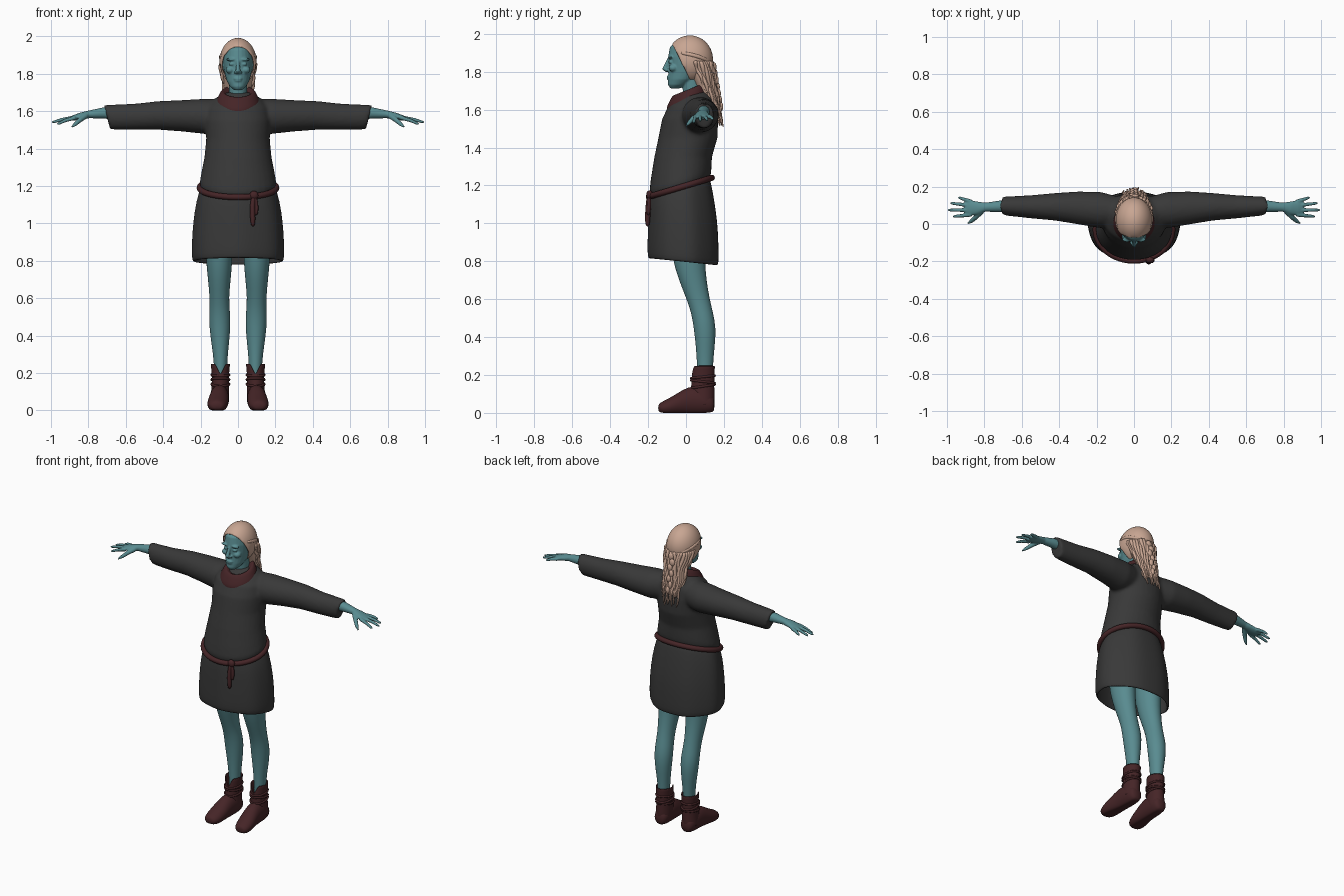
import bpy, bmesh, math, random
from mathutils import Vector, Matrix

random.seed(4)
if "Cube" in bpy.data.objects:
    bpy.data.objects.remove(bpy.data.objects["Cube"], do_unlink=True)


def material(name, rgb):
    mat = bpy.data.materials.new(name)
    mat.use_nodes = True
    mat.diffuse_color = (*rgb, 1)
    mat.node_tree.nodes["Principled BSDF"].inputs["Base Color"].default_value = (*rgb, 1)
    return mat


SKIN = material("teal skin", (.1, .26, .28))
CLOTH = material("charcoal cloth", (.04, .04, .04))
LEATHER = material("dark red leather", (.06, .018, .02))
HAIR = material("pale hair", (.58, .38, .29))


def skin_rings(bm, rings, closed=False, caps=True):
    """Bridge a series of equally sized vertex rings."""
    count = len(rings[0])
    pairs = list(zip(rings, rings[1:]))
    if closed:
        pairs.append((rings[-1], rings[0]))
    for low, high in pairs:
        for i in range(count):
            j = (i + 1) % count
            bm.faces.new((low[i], low[j], high[j], high[i]))
    if caps and not closed:
        bm.faces.new(rings[0])
        bm.faces.new(rings[-1])


def loft(bm, axis, rows, n=24, caps=True, folds=0):
    """Rows hold position along axis, centre a, centre b, radius a, radius b and optional tilt."""
    rings = []
    for t, a, b, ra, rb, *tilt in rows:
        ring = []
        for i in range(n):
            ang = math.tau * i / n
            swell = 1 + folds * math.sin(ang * 7)
            u, v = ra * math.cos(ang) * swell, rb * math.sin(ang) * swell
            w = t + (tilt[0] * v if tilt else 0)
            co = {"x": (w, a + u, b + v), "y": (a + u, w, b + v), "z": (a + u, b + v, w)}[axis]
            ring.append(bm.verts.new(co))
        rings.append(ring)
    skin_rings(bm, rings, caps=caps)


def tube(bm, points, radii, n=8, closed=False):
    """Sweep a circle of varying radius along a path."""
    pts = [Vector(p) for p in points]
    span = pts[-1] - pts[0]
    ref = Vector((0, 0, 1)) if closed or abs(span.z) < span.length * .6 else Vector((0, 1, 0))
    rings = []
    for k, p in enumerate(pts):
        if closed:
            along = pts[(k + 1) % len(pts)] - pts[k - 1]
        else:
            along = pts[min(k + 1, len(pts) - 1)] - pts[max(k - 1, 0)]
        side = along.cross(ref).normalized()
        up = side.cross(along).normalized()
        r = radii[k] if isinstance(radii, list) else radii
        angles = [math.tau * i / n for i in range(n)]
        rings.append([bm.verts.new(p + r * (side * math.cos(a) + up * math.sin(a))) for a in angles])
    skin_rings(bm, rings, closed)


def ball(bm, centre, size):
    bmesh.ops.create_uvsphere(bm, u_segments=20, v_segments=14, radius=1,
                              matrix=Matrix.Translation(centre) @ Matrix.Diagonal((*size, 1)))


def loop(centre, rx, ry, tilt=0, n=40):
    x, y, z = centre
    return [(x + rx * math.cos(math.tau * i / n), y + ry * math.sin(math.tau * i / n),
             z + tilt * ry * math.sin(math.tau * i / n)) for i in range(n)]


def finish(name, bm, mat, mirror=False, voxel=0, subdiv=0, shell=0):
    bmesh.ops.recalc_face_normals(bm, faces=bm.faces)
    for face in bm.faces:
        face.smooth = True
    mesh = bpy.data.meshes.new(name)
    bm.to_mesh(mesh)
    bm.free()
    mesh.materials.append(mat)
    obj = bpy.data.objects.new(name, mesh)
    bpy.context.collection.objects.link(obj)
    if shell:
        mod = obj.modifiers.new("Thickness", "SOLIDIFY")
        mod.thickness = shell
    if voxel:
        mod = obj.modifiers.new("Blend", "REMESH")
        mod.mode, mod.voxel_size, mod.use_smooth_shade = "VOXEL", voxel, True
        mod = obj.modifiers.new("Soften", "SMOOTH")
        mod.factor, mod.iterations = .5, 4
    if subdiv:
        mod = obj.modifiers.new("Round", "SUBSURF")
        mod.levels = mod.render_levels = subdiv
    if mirror:
        obj.modifiers.new("Mirror", "MIRROR")
    return obj


# Tunic body with both sleeves blended in
bm = bmesh.new()
loft(bm, "z", [(1.17, 0, -.03, .195, .15, .3), (1.22, 0, -.03, .205, .163, .3),
               (1.27, 0, -.025, .196, .16, .2), (1.35, 0, -.015, .18, .152), (1.45, 0, .01, .17, .156),
               (1.55, 0, .022, .175, .148), (1.62, 0, .035, .165, .128),
               (1.67, 0, .05, .12, .09), (1.7, 0, .05, .07, .06)], 32)
for side in (-1, 1):
    sleeve = [(.06, .07, 1.58, .07, .085), (.18, .075, 1.572, .097, .094), (.3, .086, 1.575, .088, .084),
              (.42, .092, 1.577, .074, .077), (.55, .092, 1.57, .062, .07),
              (.66, .095, 1.568, .053, .067, .15), (.7, .097, 1.568, .05, .066, .25)]
    loft(bm, "x", [(side * r[0], *r[1:5], *[side * s for s in r[5:]]) for r in sleeve])
finish("tunic_body", bm, CLOTH, voxel=.011)

# Skirt of the tunic, open below
bm = bmesh.new()
loft(bm, "z", [(1.2, 0, -.03, .195, .157, .3), (1.12, 0, -.024, .223, .17, .2), (1, 0, -.015, .24, .183, .05),
               (.9, 0, -.014, .246, .187), (.82, 0, -.013, .247, .188, -.1), (.795, 0, -.013, .24, .183, -.1)],
     56, caps=False, folds=.012)
finish("tunic_skirt", bm, CLOTH, subdiv=1, shell=.012)

# Belt, knot and hanging ends
bm = bmesh.new()
tube(bm, loop((0, -.03, 1.19), .206, .167, .3), .017, 10, closed=True)
ball(bm, (.085, -.192, 1.15), (.024, .018, .024))
tube(bm, [(.085, -.195, 1.15), (.075, -.2, 1.09), (.08, -.203, 1.02), (.08, -.203, .98)], [.014, .015, .016, .01])
tube(bm, [(.09, -.195, 1.15), (.1, -.195, 1.08), (.095, -.2, 1.04)], [.012, .014, .01])
finish("belt", bm, LEATHER, subdiv=1)

# Cowl collar
bm = bmesh.new()
loft(bm, "z", [(1.6, 0, .005, .085, .08, .4), (1.625, 0, .005, .113, .106, .4), (1.65, 0, .005, .118, .11, .4),
               (1.675, 0, .008, .106, .1, .4), (1.685, 0, .01, .102, .096, .4), (1.705, 0, .012, .09, .086, .4),
               (1.71, 0, .014, .075, .072, .4), (1.68, 0, .016, .06, .06, .4)], 32)
finish("cowl_collar", bm, LEATHER, subdiv=1)

# Head, face and neck
bm = bmesh.new()
loft(bm, "z", [(1.6, 0, .05, .055, .055), (1.7, 0, .035, .048, .052), (1.8, 0, .03, .05, .055)])
loft(bm, "z", [(1.712, 0, -.058, .02, .025), (1.73, 0, -.045, .042, .05), (1.76, 0, -.02, .06, .074),
               (1.8, 0, .005, .071, .098), (1.84, 0, .01, .077, .102), (1.88, 0, .012, .08, .106),
               (1.93, 0, .015, .075, .1), (1.97, 0, .02, .05, .065)])
tube(bm, [(0, -.088, 1.872), (0, -.1, 1.845), (0, -.113, 1.815), (0, -.098, 1.803)], [.009, .01, .014, .011])
ball(bm, (0, -.092, 1.774), (.024, .011, .006))
ball(bm, (0, -.09, 1.763), (.02, .011, .007))
ball(bm, (0, -.077, 1.732), (.018, .017, .014))
for side in (-1, 1):
    ball(bm, (side * .014, -.1, 1.808), (.009, .009, .008))
    ball(bm, (side * .033, -.08, 1.851), (.016, .013, .009))
    ball(bm, (side * .036, -.083, 1.876), (.028, .014, .008))
    ball(bm, (side * .042, -.067, 1.82), (.024, .025, .02))
    ball(bm, (side * .083, .022, 1.845), (.01, .02, .034))
finish("head", bm, SKIN, voxel=.0045)

# Hair cap swept back from the face
bm = bmesh.new()
ball(bm, (0, .02, 1.866), (.101, .125, .126))
bmesh.ops.bisect_plane(bm, geom=bm.verts[:] + bm.edges[:] + bm.faces[:], plane_co=(0, -.075, 1.945),
                       plane_no=(0, 1, .5), clear_inner=True)
finish("hair_cap", bm, HAIR, subdiv=1, shell=.012)


def hair_section(t):
    """Height, depth and half sizes of the hanging hair at fraction t."""
    return 1.86 - .35 * t, .055 + .125 * t, .09 - .04 * t, .08 - .066 * t


# Hanging hair mass with loose wavy locks
bm = bmesh.new()
rows = [hair_section(k / 6) for k in range(6)]
loft(bm, "z", [(z, 0, y, rx, ry) for z, y, rx, ry in rows])
for k in range(19):
    angle = math.radians(-8 + 196 * k / 18)
    phase, end = random.uniform(0, 6), random.uniform(.8, 1.03)
    if k in (0, 18):
        end = .5
    path, radii = [], []
    for s in range(10):
        z, y, rx, ry = hair_section(end * s / 9)
        wave = .008 * math.sin(phase + s * 1.4)
        path.append((rx * math.cos(angle) + wave, y + ry * math.sin(angle) + wave / 2, z))
        radii.append(.015 - .0011 * s)
    tube(bm, path, radii, 6)
finish("hanging_hair", bm, HAIR, subdiv=1)

# Tied back side locks and central plait
bm = bmesh.new()
for side in (-1, 1):
    tube(bm, [(side * .08, -.035, 1.9), (side * .098, .03, 1.89), (side * .08, .1, 1.87), (0, .147, 1.83)], .012)
for k in range(7):
    z, y, rx, ry = hair_section(.1 + k * .1)
    ball(bm, ((-1) ** k * .007, y + ry + .008, z), (.019 - .001 * k, .012, .024))
finish("hair_plait", bm, HAIR, subdiv=1)

# Bare legs
bm = bmesh.new()
loft(bm, "z", [(1, .105, .0, .08, .1), (.8, .1, .015, .071, .085), (.7, .1, .035, .061, .073),
               (.6, .1, .064, .051, .061), (.53, .098, .085, .055, .058), (.45, .097, .1, .058, .059),
               (.35, .095, .102, .046, .05), (.25, .093, .1, .034, .041), (.12, .093, .1, .034, .04)])
finish("leg", bm, SKIN, mirror=True, subdiv=1)

# Boot shaft, notched at the front
bm = bmesh.new()
loft(bm, "z", [(.25, .094, .092, .053, .062), (.21, .094, .09, .047, .06), (.15, .094, .088, .045, .061),
               (.09, .096, .088, .049, .062), (.04, .098, .09, .05, .06)], 32, caps=False)
for v in bm.verts:
    if v.co.z > .2 and v.co.y < .07:
        v.co.z -= .06 * max(0, 1 - abs(v.co.x - .094) / .03) * (v.co.z > .23 or .4)
finish("boot_shaft", bm, LEATHER, mirror=True, subdiv=1, shell=.006)

# Boot foot with flat sole
bm = bmesh.new()
loft(bm, "y", [(.152, .097, .045, .03, .035), (.13, .097, .05, .046, .055), (.07, .098, .065, .052, .075),
               (.01, .1, .065, .051, .075), (-.05, .106, .045, .056, .055), (-.1, .111, .03, .055, .042),
               (-.135, .113, .025, .042, .03), (-.147, .113, .026, .025, .016)])
for v in bm.verts:
    v.co.z = max(v.co.z, 0)
finish("boot_foot", bm, LEATHER, mirror=True, subdiv=1)

# Straps wrapped around each ankle
bm = bmesh.new()
for z, tilt in ((.19, .1), (.165, -.12), (.14, .15)):
    tube(bm, loop((.094, .089, z), .047, .062, tilt, 24), .007, 6, closed=True)
finish("ankle_strap", bm, LEATHER, mirror=True)

# Forearm, palm, fingers and thumb
bm = bmesh.new()
loft(bm, "x", [(.64, .095, 1.588, .034, .034), (.72, .094, 1.59, .031, .03), (.795, .09, 1.583, .024, .021),
               (.84, .085, 1.574, .036, .019), (.88, .086, 1.564, .041, .015), (.905, .087, 1.558, .034, .01)])
fingers = [(.05, .968, .04, 1.53), (.074, .997, .075, 1.54), (.098, .984, .112, 1.543), (.119, .94, .143, 1.548)]
for root, tip_x, tip_y, tip_z in fingers:
    base, tip = Vector((.87, root, 1.565)), Vector((tip_x, tip_y, tip_z))
    middle = base.lerp(tip, .55) + Vector((0, 0, .004))
    tube(bm, [base, middle, base.lerp(tip, .9), tip], [.012, .01, .008, .004])
tube(bm, [(.815, .07, 1.575), (.845, .037, 1.553), (.87, .015, 1.53), (.89, .002, 1.514)], [.017, .014, .011, .005])
finish("hand", bm, SKIN, mirror=True, voxel=.0045)
